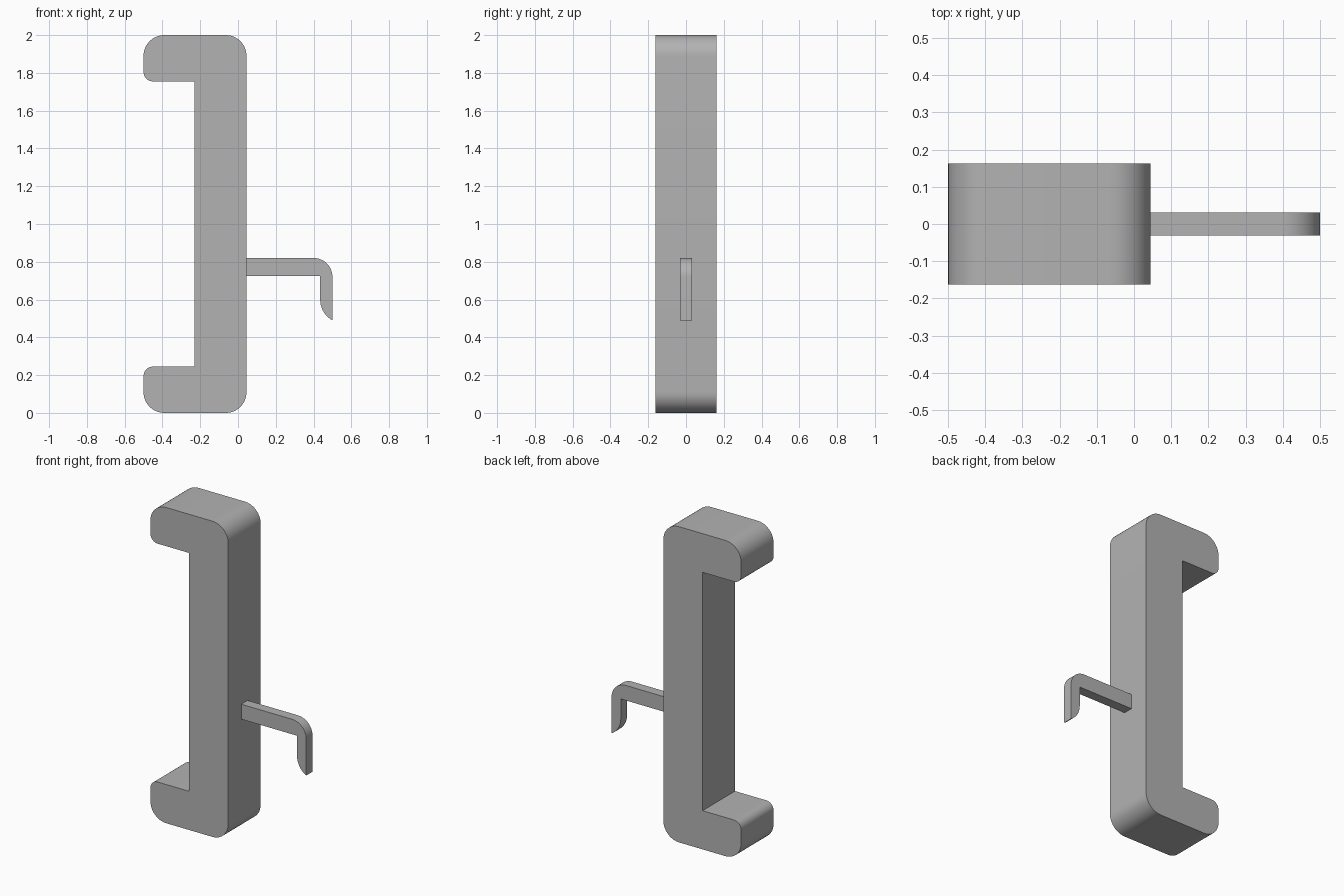
import bpy, bmesh, math
from mathutils import Vector

cube = bpy.data.objects.get("Cube")
if cube:
    bpy.data.objects.remove(cube, do_unlink=True)

grey = bpy.data.materials.new("plain grey")
grey.use_nodes = True
colour = (0.45, 0.45, 0.45, 1)
grey.diffuse_color = colour
grey.node_tree.nodes["Principled BSDF"].inputs["Base Color"].default_value = colour


def fillet(corners, steps=12):
    """Round each right-angled (x, z, radius) corner of a closed outline."""
    points = []
    for i, (x, z, r) in enumerate(corners):
        p = Vector((x, z))
        if r == 0:
            points.append(p)
            continue
        a = (Vector(corners[i - 1][:2]) - p).normalized()
        b = (Vector(corners[(i + 1) % len(corners)][:2]) - p).normalized()
        for k in range(steps + 1):
            t = math.pi / 2 * k / steps
            points.append(p + r * (a + b) - r * (b * math.cos(t) + a * math.sin(t)))
    return points


def extrude_profile(name, points, width):
    """Extrude an x-z outline symmetrically along y."""
    bm = bmesh.new()
    face = bm.faces.new([bm.verts.new((p[0], -width / 2, p[1])) for p in points])
    out = bmesh.ops.extrude_face_region(bm, geom=[face])
    verts = [v for v in out["geom"] if isinstance(v, bmesh.types.BMVert)]
    bmesh.ops.translate(bm, vec=(0, width, 0), verts=verts)
    bmesh.ops.recalc_face_normals(bm, faces=bm.faces)
    mesh = bpy.data.meshes.new(name)
    bm.to_mesh(mesh)
    bm.free()
    mesh.materials.append(grey)
    obj = bpy.data.objects.new(name, mesh)
    bpy.context.collection.objects.link(obj)
    bpy.ops.object.select_all(action="DESELECT")
    obj.select_set(True)
    bpy.context.view_layer.objects.active = obj
    bpy.ops.object.shade_smooth_by_angle(angle=math.radians(30))
    return obj


# Bracket body: upper half of the outline, mirrored for the lower half
left, inner, right = -0.5, -0.23, 0.045
upper = [(right, 2, 0.11), (left, 2, 0.11), (left, 1.755, 0.05), (inner, 1.755, 0)]
lower = [(x, 2 - z, r) for x, z, r in reversed(upper)]
extrude_profile("bracket_body", fillet(upper + lower), 0.325)

# Hook: arm with a rounded elbow and a tip cut to a curved point
arm = fillet([(right, 0.725, 0), (right, 0.82, 0), (0.5, 0.82, 0.1),
              (0.5, 0.49, 0), (0.435, 0.6, 0), (0.435, 0.725, 0)])
tip_radius = 0.126
sweep = math.asin(0.11 / tip_radius)
tip = [Vector((0.435 + tip_radius * (1 - math.cos(t)), 0.6 - tip_radius * math.sin(t)))
       for t in (sweep * (1 - k / 10) for k in range(1, 10))]
extrude_profile("hook", arm[:-2] + tip + arm[-2:], 0.063)
